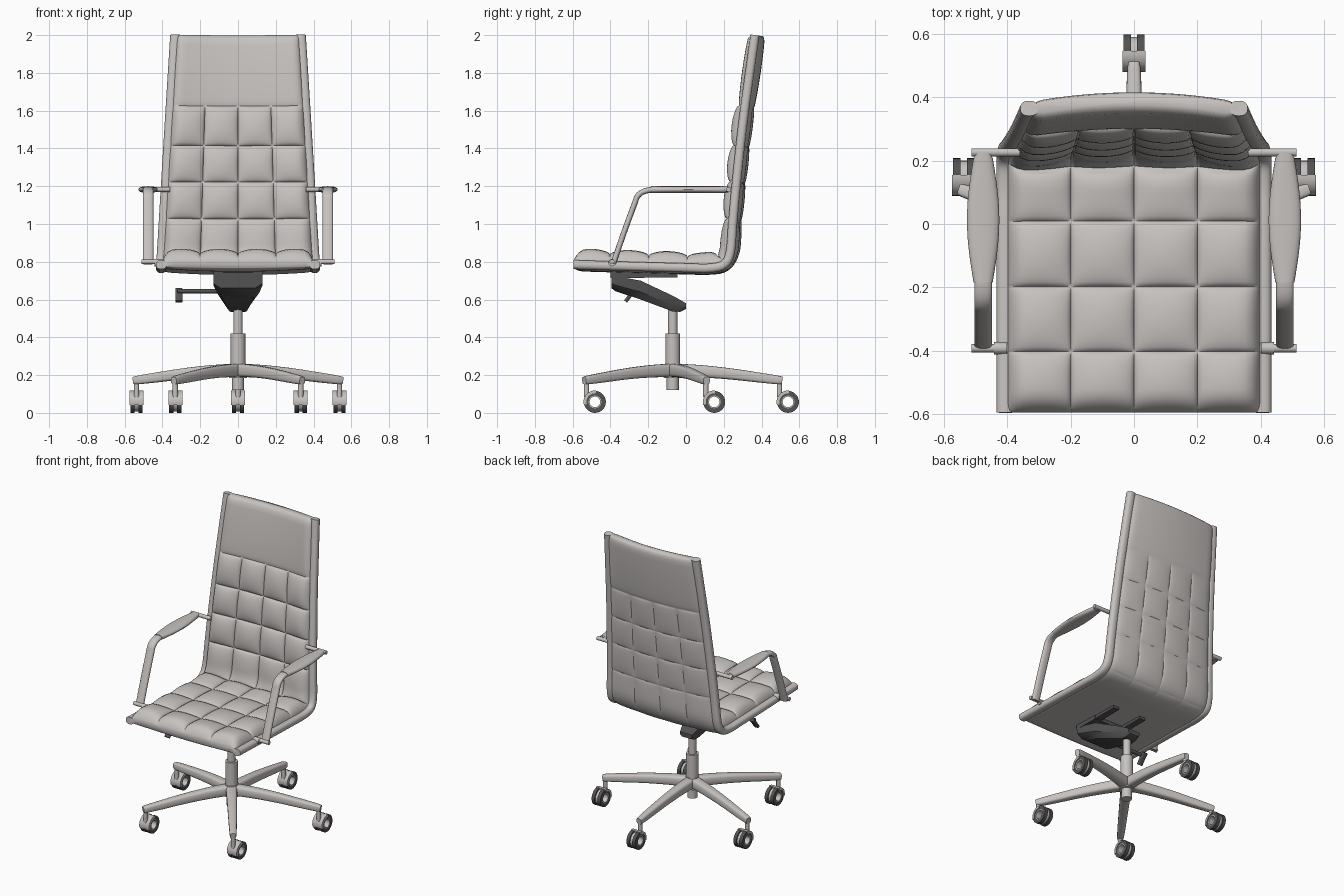
import bpy, bmesh, math
from mathutils import Vector, Matrix

if "Cube" in bpy.data.objects:
    bpy.data.objects.remove(bpy.data.objects["Cube"])


def material(name, rgb):
    m = bpy.data.materials.new(name)
    m.diffuse_color = (*rgb, 1)
    m.use_nodes = True
    m.node_tree.nodes["Principled BSDF"].inputs["Base Color"].default_value = m.diffuse_color
    return m


GREY = material("warm grey", (0.57, 0.54, 0.525))
DARK = material("dark grey", (0.085, 0.085, 0.088))


def finish(name, bm, mat, angle=35):
    bmesh.ops.recalc_face_normals(bm, faces=bm.faces)
    me = bpy.data.meshes.new(name)
    bm.to_mesh(me)
    bm.free()
    me.materials.append(mat)
    ob = bpy.data.objects.new(name, me)
    bpy.context.collection.objects.link(ob)
    bpy.ops.object.select_all(action='DESELECT')
    ob.select_set(True)
    bpy.context.view_layer.objects.active = ob
    bpy.ops.object.shade_smooth_by_angle(angle=math.radians(angle))
    return ob


def loft(name, rings, mat, closed=False, xf=None, angle=35):
    """Skin a list of equal-length point rings, capped unless closed."""
    bm = bmesh.new()
    vs = [[bm.verts.new(p) for p in r] for r in rings]
    n = len(rings[0])
    for i in range(len(vs) if closed else len(vs) - 1):
        a, b = vs[i], vs[(i + 1) % len(vs)]
        for j in range(n):
            k = (j + 1) % n
            bm.faces.new((a[j], a[k], b[k], b[j]))
    if not closed:
        bm.faces.new(vs[0])
        bm.faces.new(vs[-1])
    if xf:
        bm.transform(xf)
    return finish(name, bm, mat, angle)


def sweep(name, pts, sizes, mat, power=1.0, n=20, xf=None):
    """Superellipse tube along a path lying roughly in a YZ plane."""
    pts = [Vector(p) for p in pts]
    rings = []
    for i, p in enumerate(pts):
        t = (pts[min(i + 1, len(pts) - 1)] - pts[max(i - 1, 0)]).normalized()
        up = Vector((0, -t.z, t.y)).normalized()
        w, h = sizes[i]
        ring = []
        for k in range(n):
            c, s = math.cos(2 * math.pi * k / n), math.sin(2 * math.pi * k / n)
            ring.append(p + Vector((math.copysign(abs(c) ** power, c) * w, 0, 0))
                        + up * math.copysign(abs(s) ** power, s) * h)
        rings.append(ring)
    return loft(name, rings, mat, xf=xf)


def rod(name, a, b, r, mat, r2=None, n=24):
    a, b = Vector(a), Vector(b)
    bm = bmesh.new()
    q = (b - a).to_track_quat('Z', 'Y').to_matrix().to_4x4()
    bmesh.ops.create_cone(bm, cap_ends=True, segments=n, radius1=r, radius2=r2 or r,
                          depth=(b - a).length, matrix=Matrix.Translation((a + b) / 2) @ q)
    return finish(name, bm, mat)


def box(name, lo, hi, mat):
    x0, y0, z0 = lo
    x1, y1, z1 = hi
    return loft(name, [[(x0, y0, z), (x1, y0, z), (x1, y1, z), (x0, y1, z)] for z in (z0, z1)], mat)


def ring_sector(name, c, x0, x1, r0, r1, a0, a1, mat):
    """Ring or arc about an X axis."""
    full = a1 - a0 >= 360
    n = 28 if full else 14
    rings = []
    for i in range(n if full else n + 1):
        a = math.radians(a0 + (a1 - a0) * i / n)
        d = Vector((0, math.cos(a), math.sin(a)))
        rings.append([Vector((c[0] + x, c[1], c[2])) + d * r
                      for x, r in ((x0, r0), (x1, r0), (x1, r1), (x0, r1))])
    loft(name, rings, mat, closed=full)


def smooth(ctrl, steps=16):
    c = [Vector(p) for p in ctrl]
    c = [2 * c[0] - c[1]] + c + [2 * c[-1] - c[-2]]
    out = []
    for i in range(1, len(c) - 2):
        p, q, r, s = c[i - 1:i + 3]
        for k in range(steps):
            t = k / steps
            out.append(0.5 * (2 * q + (r - p) * t + (2 * p - 5 * q + 4 * r - s) * t * t
                              + (3 * q - p - 3 * r + s) * t ** 3))
    return out + [c[-2]]


# Side profile of seat and back; y + z grows steadily along it
PROFILE = smooth([(-.595, .785), (-.3, .776), (0, .768), (.12, .766), (.2, .785), (.234, .85),
                  (.247, 1), (.265, 1.2), (.297, 1.5), (.33, 1.75), (.365, 2)])
ROWS = [.19, .375, .575, .775, 1.0, 1.275, 1.487, 1.70, 1.935, 2.365]


def on_profile(t):
    for i in range(len(PROFILE) - 1):
        a, b = PROFILE[i], PROFILE[i + 1]
        if t <= sum(b) or i == len(PROFILE) - 2:
            return a.lerp(b, (t - sum(a)) / (sum(b) - sum(a)))


def half_width(t):
    return .40 - .075 * max(0, (t - 1.0) / 1.365)


def dome(d, r):
    d = min(max(d / r, 0), 1)
    return math.sqrt(1 - (1 - d) ** 2)


# Quilted cushion: four columns of pads, plain headrest
N = 12
ease = [(1 - math.cos(math.pi * k / N)) / 2 for k in range(N)]
us = [-1 + (c + e) / 2 for c in range(4) for e in ease] + [1]
ts = [(i, e) for i in range(9) for e in ease] + [(8, 1)]
rings = []
for row, b in ts:
    t = ROWS[row] + (ROWS[row + 1] - ROWS[row]) * b
    p = on_profile(t)
    d = (on_profile(min(t + .01, 2.365)) - on_profile(max(t - .01, .19))).normalized()
    nrm = Vector((0, -d.y, d.x))
    w = half_width(t)
    k = min(max((t - .9) / .2, 0), 1)          # 0 on seat, 1 on back
    end = dome(min(t - .19, 2.365 - t) + .002, .06 if k < .5 else .03)
    front, back = [], []
    for u in us:
        q = abs(math.sin(math.pi * b)) ** .45
        if row < 8:
            q *= abs(math.sin(math.pi * (u + 1) * 2)) ** .45
        edge = dome((1 - abs(u)) * w, .05) * end
        bow = (1 - u * u) * (.022 + .006 * max(0, t - 1)) * k
        f = .008 + edge * (.048 - .018 * k + (.03 if row < 8 else .01) * q) - bow
        g = .008 + edge * (.012 + .015 * (1 - k) * (1 - u * u) + .009 * k * q) + bow
        base = Vector((u * w, p.x, p.y))
        front.append(base + nrm * f)
        back.append(base - nrm * g)
    rings.append(front + back[::-1])
loft("quilted_cushion", rings, GREY, angle=60)

# Five-star base geometry
CY, R = -.07, .565
hub = Matrix.Translation((0, CY, 0))
arm = smooth([(0, .0, .226), (0, .15, .22), (0, .3, .207), (0, .45, .188), (0, .55, .175), (0, .58, .171)], 4)
arm_size = [(.036 - .018 * i / (len(arm) - 1), .036 - .016 * i / (len(arm) - 1)) for i in range(len(arm))]
for i in range(5):
    ang = 2 * math.pi * i / 5
    sweep(f"base_arm_{i}", arm, arm_size, GREY, .6, xf=hub @ Matrix.Rotation(ang, 4, 'Z'))
    px, py = -R * math.sin(ang), CY + R * math.cos(ang)
    rod(f"caster_stem_{i}", (px, py, .085), (px, py, .18), .014, GREY)
    c = (px, py + .045, .058)
    for s in (-1, 1):
        x0, x1 = sorted((s * .010, s * .033))
        ring_sector(f"caster_wheel_{i}_{s}", c, x0, x1, .034, .058, 0, 360, DARK)
        ring_sector(f"caster_rim_{i}_{s}", c, x0, x1, .028, .0345, 0, 360, GREY)
    ring_sector(f"caster_core_{i}", c, -.0105, .0105, .028, .05, 0, 360, GREY)
    ring_sector(f"caster_hood_{i}", c, -.037, .037, .045, .0605, 85, 195, GREY)

# Gas column
rod("column_foot", (0, CY, .12), (0, CY, .2), .032, GREY)
rod("column_hub", (0, CY, .185), (0, CY, .262), .048, GREY, .042)
rod("column_sleeve", (0, CY, .25), (0, CY, .42), .039, GREY)
rod("column_piston", (0, CY, .41), (0, CY, .55), .025, GREY)

# Tilt mechanism: wedge narrowing to the column, plate and rails under the seat
wedge = []
for y, zb, zt, w in ((-.395, .66, .725, .13), (-.375, .645, .725, .13), (-.24, .60, .70, .115),
                     (-.07, .537, .62, .065), (-.03, .535, .598, .055), (.0, .55, .58, .045)):
    zm = zb + (zt - zb) * .4
    wedge.append([(-w * .7, y, zb), (w * .7, y, zb), (w, y, zm), (w, y, zt), (-w, y, zt), (-w, y, zm)])
loft("tilt_mechanism", wedge, DARK)
box("seat_plate", (-.13, -.40, .715), (.13, -.22, .755), DARK)
for s in (-1, 1):
    box(f"seat_rail_{s}", (s * .105 - .022, -.3, .718), (s * .105 + .022, -.045, .75), DARK)

# Height lever
rod("lever_rod", (-.11, -.29, .645), (-.32, -.29, .645), .012, DARK)
sweep("lever_paddle", [(-.313, -.265, .655), (-.313, -.285, .635), (-.313, -.32, .59)],
      [(.019, .01)] * 3, DARK, .6)

# Side rails and armrests, mirrored
tube_path = smooth([(-.385, .79), (-.33, .95), (-.275, 1.1), (-.25, 1.155), (-.19, 1.18),
                    (-.05, 1.183), (.1, 1.183), (.225, 1.183)], 6)
pad_path = [(-.185 + .395 * i / 20, 1.182) for i in range(21)]
for s, side in ((-1, "left"), (1, "right")):
    rail = [(s * (half_width(sum(p)) + .006), p.x, p.y) for p in PROFILE[::2]]
    sweep(f"{side}_frame_rail", rail, [(.028, .024)] * len(rail), GREY, .8)
    x = s * .476
    sweep(f"{side}_arm_tube", [(x, p.x, p.y) for p in tube_path], [(.028, .015)] * len(tube_path), GREY, .8)
    sweep(f"{side}_arm_pad", [(x, *p) for p in pad_path],
          [(.03 + .021 * math.sin(math.pi * i / 20), .018) for i in range(21)], GREY, .85)
    rod(f"{side}_arm_upper_rod", (s * .36, .226, 1.183), (s * .512, .226, 1.183), .013, GREY)
    rod(f"{side}_arm_lower_rod", (s * .40, -.392, .80), (s * .512, -.392, .80), .013, GREY)
    rod(f"{side}_arm_lower_collar", (s * .40, -.392, .795), (s * .442, -.392, .795), .019, GREY)
